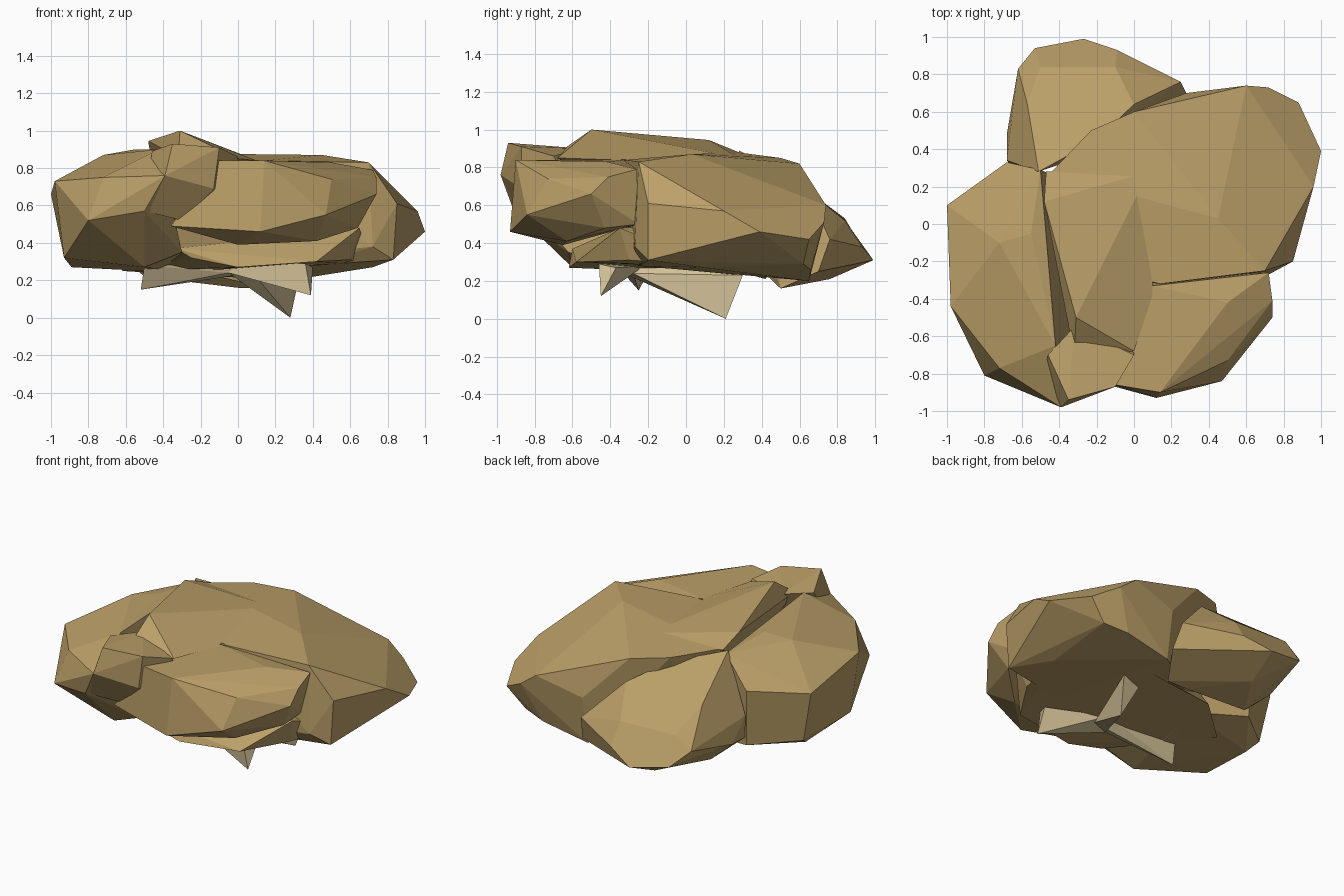
import bpy, bmesh


def material(name, color):
    m = bpy.data.materials.new(name)
    m.diffuse_color = color
    return m


TAN = material("tan_foliage", (0.50, 0.35, 0.14, 1))
PALE = material("pale_wood", (0.69, 0.57, 0.33, 1))


def lump(name, points, mat=TAN):
    """Faceted lump: convex skin over a few corner points."""
    bm = bmesh.new()
    for p in points:
        bm.verts.new(p)
    res = bmesh.ops.convex_hull(bm, input=bm.verts[:])
    inner = [g for g in res["geom_interior"] if isinstance(g, bmesh.types.BMVert)]
    bmesh.ops.delete(bm, geom=inner, context='VERTS')
    bmesh.ops.dissolve_limit(bm, angle_limit=0.12, verts=bm.verts[:], edges=bm.edges[:])
    bmesh.ops.recalc_face_normals(bm, faces=bm.faces[:])
    mesh = bpy.data.meshes.new(name)
    bm.to_mesh(mesh)
    bm.free()
    mesh.materials.append(mat)
    ob = bpy.data.objects.new(name, mesh)
    bpy.context.collection.objects.link(ob)
    return ob


# Main crown, falling to the right and the back
lump("main_crown", [
    (-0.35, -0.20, 0.87), (-0.45, 0.27, 0.88), (-0.23, 0.50, 0.85), (0.00, 0.60, 0.82),
    (0.28, 0.70, 0.52), (0.60, 0.74, 0.60), (0.72, 0.73, 0.51), (0.88, 0.65, 0.42),
    (1.00, 0.39, 0.46), (0.96, 0.20, 0.57), (0.85, -0.20, 0.61), (0.83, -0.20, 0.31),
    (0.72, -0.27, 0.38), (0.70, -0.25, 0.83), (0.45, 0.03, 0.87), (0.14, -0.32, 0.84),
    (0.72, 0.10, 0.27), (0.76, 0.62, 0.29), (0.60, 0.66, 0.26), (0.28, 0.65, 0.20),
    (0.00, -0.30, 0.30), (-0.30, 0.20, 0.30), (0.40, -0.25, 0.28)])

# Raised ridge on the crown
lump("crown_ridge", [
    (-0.31, -0.50, 1.00), (-0.42, -0.10, 0.96), (-0.48, 0.12, 0.945), (-0.47, 0.28, 0.88),
    (-0.22, 0.26, 0.88), (0.08, 0.28, 0.85), (0.10, -0.20, 0.85), (0.10, -0.38, 0.84),
    (-0.32, -0.70, 0.86), (0.00, -0.68, 0.85), (-0.30, -0.20, 0.60)])

# Front right lump
lump("front_right_lump", [
    (-0.10, -0.86, 0.84), (0.14, -0.90, 0.84), (0.50, -0.73, 0.74), (0.50, -0.42, 0.83),
    (0.12, -0.93, 0.46), (0.47, -0.84, 0.55), (0.74, -0.50, 0.66), (0.74, -0.41, 0.75),
    (0.72, -0.26, 0.79), (0.64, -0.43, 0.48), (0.42, -0.63, 0.41), (0.00, -0.65, 0.39),
    (-0.36, -0.80, 0.49), (0.10, -0.33, 0.84), (-0.10, -0.30, 0.50), (0.65, -0.25, 0.50)])

# Front peak between the left and right lumps
lump("front_peak", [
    (-0.35, -0.94, 0.93), (-0.10, -0.87, 0.91), (0.00, -0.70, 0.86), (-0.39, -0.98, 0.76),
    (-0.13, -0.87, 0.69), (-0.32, -0.55, 0.90), (-0.46, -0.70, 0.89), (-0.50, -0.90, 0.57),
    (-0.30, -0.80, 0.52), (0.00, -0.50, 0.50)])

# Left lump
lump("left_lump", [
    (-1.00, 0.10, 0.66), (-0.98, -0.44, 0.73), (-0.72, -0.77, 0.75), (-0.39, -0.98, 0.76),
    (-0.80, -0.81, 0.52), (-0.50, -0.91, 0.57), (-0.93, -0.42, 0.32), (-0.93, 0.08, 0.32),
    (-0.89, 0.00, 0.27), (-0.68, 0.33, 0.68), (-0.66, 0.30, 0.30), (-0.50, 0.29, 0.87),
    (-0.72, -0.10, 0.87), (-0.55, -0.05, 0.90), (-0.42, -0.65, 0.90), (-0.30, -0.62, 0.35),
    (-0.50, -0.60, 0.27), (-0.30, 0.20, 0.24)])

# Low lump at the back, reaching up to the middle crease
lump("back_lump", [
    (-0.27, 0.99, 0.31), (-0.53, 0.94, 0.36), (-0.09, 0.93, 0.38), (-0.62, 0.83, 0.45),
    (-0.10, 0.84, 0.52), (-0.50, 0.84, 0.53), (0.00, 0.64, 0.68), (0.25, 0.76, 0.42),
    (0.28, 0.70, 0.25), (-0.68, 0.48, 0.38), (-0.68, 0.34, 0.52), (-0.57, 0.64, 0.68),
    (-0.51, 0.28, 0.89), (-0.20, 0.45, 0.80), (0.00, 0.50, 0.16), (0.15, 0.50, 0.16),
    (-0.30, 0.76, 0.21), (-0.50, 0.45, 0.22), (-0.65, 0.30, 0.35)])

# Underside of the crown
lump("underside", [
    (-0.33, -0.60, 0.37), (0.00, -0.62, 0.27), (0.42, -0.58, 0.30), (0.60, -0.30, 0.31),
    (0.65, -0.35, 0.48), (-0.25, -0.60, 0.32), (-0.62, 0.05, 0.25), (-0.30, 0.35, 0.23),
    (0.10, 0.42, 0.21), (0.60, 0.45, 0.26), (0.70, 0.15, 0.28), (0.00, -0.30, 0.28),
    (0.30, 0.00, 0.50), (-0.40, 0.10, 0.50)])

# Pale three-way branch under the crown: each arm widens to a three-cornered cut end
hub = [(-0.05, -0.33, 0.24), (0.08, -0.28, 0.24), (0.02, -0.22, 0.28), (0.0, -0.35, 0.29)]
ends = {
    "branch_back": [(0.28, 0.21, 0.0), (0.19, 0.27, 0.20), (0.33, 0.30, 0.23), (0.18, 0.04, 0.10)],
    "branch_right": [(0.39, -0.45, 0.12), (0.40, -0.37, 0.27), (0.36, -0.46, 0.29)],
    "branch_left": [(-0.52, -0.25, 0.15), (-0.50, -0.33, 0.28), (-0.48, -0.18, 0.28),
                    (-0.28, -0.30, 0.21)],
}
for name, end in ends.items():
    lump(name, hub + end, PALE)
